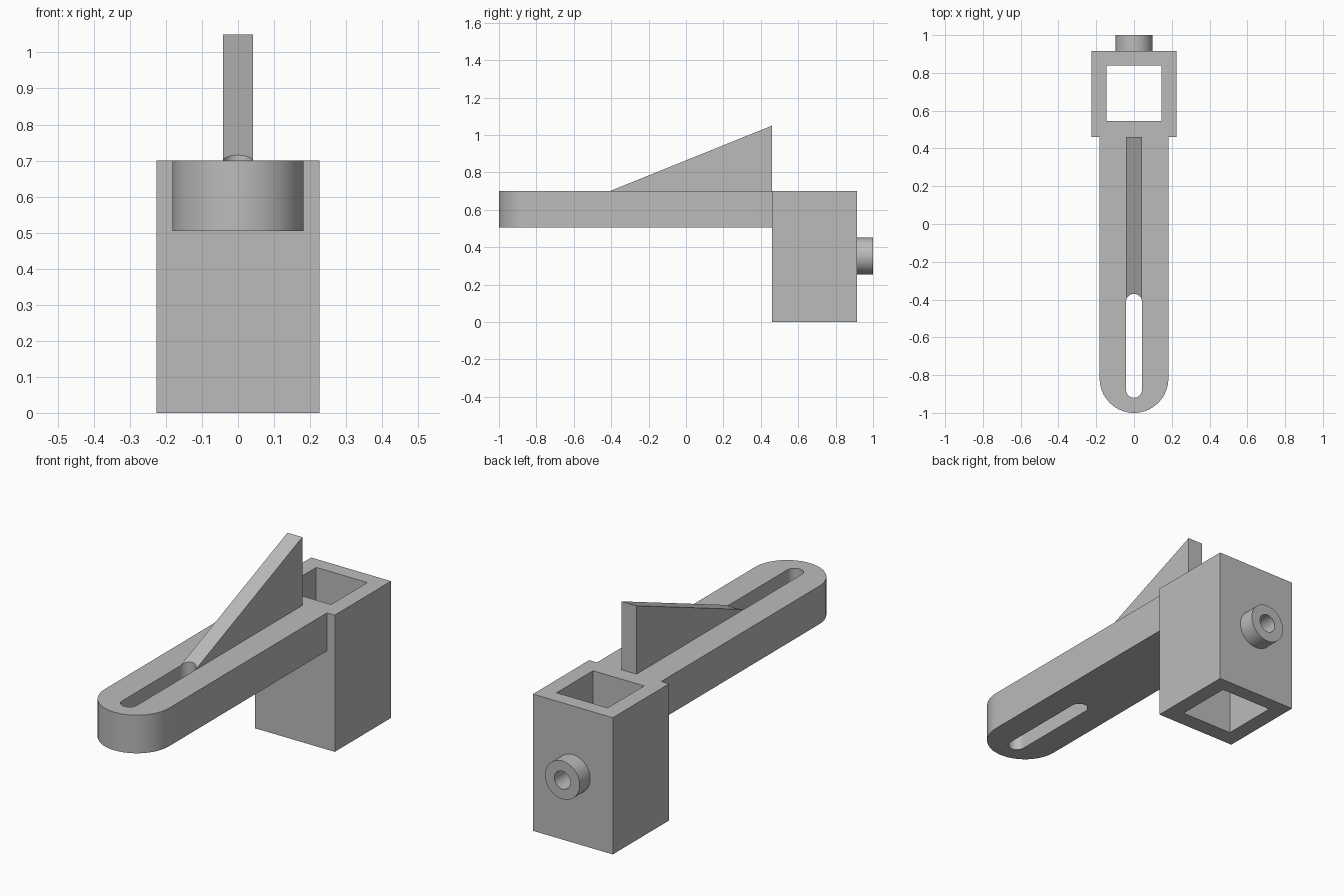
import bpy, bmesh
from math import pi, sin, cos, radians
from mathutils import Matrix, Vector

default = bpy.data.objects.get("Cube")
if default:
    bpy.data.objects.remove(default)

grey = bpy.data.materials.new("plain grey")
grey.use_nodes = True
colour = (0.5, 0.5, 0.5, 1)
grey.diffuse_color = colour
grey.node_tree.nodes["Principled BSDF"].inputs["Base Color"].default_value = colour


def finish(name, bm):
    bmesh.ops.recalc_face_normals(bm, faces=bm.faces)
    mesh = bpy.data.meshes.new(name)
    bm.to_mesh(mesh)
    bm.free()
    mesh.materials.append(grey)
    obj = bpy.data.objects.new(name, mesh)
    bpy.context.collection.objects.link(obj)
    return obj


def prism(name, outline, depth):
    """Extrude a closed outline of 3D points along a vector."""
    bm = bmesh.new()
    face = bm.faces.new([bm.verts.new(p) for p in outline])
    ext = bmesh.ops.extrude_face_region(bm, geom=[face])
    moved = [g for g in ext["geom"] if isinstance(g, bmesh.types.BMVert)]
    bmesh.ops.translate(bm, verts=moved, vec=Vector(depth))
    return finish(name, bm)


def box(name, x, y0, y1, z0, z1):
    return prism(name, [(-x, y0, z0), (x, y0, z0), (x, y1, z0), (-x, y1, z0)], (0, 0, z1 - z0))


def rod(name, radius, y0, y1, z):
    bm = bmesh.new()
    place = Matrix.Translation((0, (y0 + y1) / 2, z)) @ Matrix.Rotation(pi / 2, 4, "X")
    bmesh.ops.create_cone(bm, cap_ends=True, segments=48, radius1=radius,
                          radius2=radius, depth=y1 - y0, matrix=place)
    return finish(name, bm)


def arc(r, y, z, start, steps=32):
    angles = [start + pi * i / steps for i in range(steps + 1)]
    return [(r * cos(a), y + r * sin(a), z) for a in angles]


def boolean(obj, other, operation="DIFFERENCE"):
    mod = obj.modifiers.new("cut", "BOOLEAN")
    mod.operation = operation
    mod.solver = "EXACT"
    mod.object = other
    bpy.context.view_layer.objects.active = obj
    bpy.ops.object.modifier_apply(modifier=mod.name)


FRONT, BACK = 0.46, 0.915
BOTTOM, TOP = 0.505, 0.70

# Arm with a rounded nose
arm = prism("arm", arc(0.182, -0.818, BOTTOM, pi) + [(0.182, FRONT, BOTTOM), (-0.182, FRONT, BOTTOM)],
            (0, 0, TOP - BOTTOM))

# Triangular rib standing on the arm
rib = prism("rib", [(-0.042, -0.407, TOP), (-0.042, FRONT, TOP), (-0.042, FRONT, 1.05)],
            (0.084, 0, 0))

# Slot through the arm, also trimming the tip of the rib
slot = prism("slot_cutter", arc(0.042, -0.878, 0.4, pi) + arc(0.042, -0.412, 0.4, 0), (0, 0, 0.5))
boolean(arm, slot)
boolean(rib, slot)

# Square socket, open at top and bottom, with a round boss on the back
socket = box("socket", 0.226, FRONT, BACK, 0, TOP)
boss = rod("boss", 0.098, BACK - 0.02, 1, 0.353)
boolean(socket, boss, "UNION")
opening = box("opening_cutter", 0.145, 0.545, 0.84, -0.1, 0.8)
bore = rod("bore_cutter", 0.046, 0.7, 1.1, 0.353)
boolean(socket, opening)
boolean(socket, bore)

for helper in (slot, boss, opening, bore):
    bpy.data.objects.remove(helper)

# Smooth round surfaces, keep edges sharp
bpy.ops.object.select_all(action="DESELECT")
for part in (arm, rib, socket):
    part.select_set(True)
bpy.context.view_layer.objects.active = arm
bpy.ops.object.shade_smooth_by_angle(angle=radians(30))
